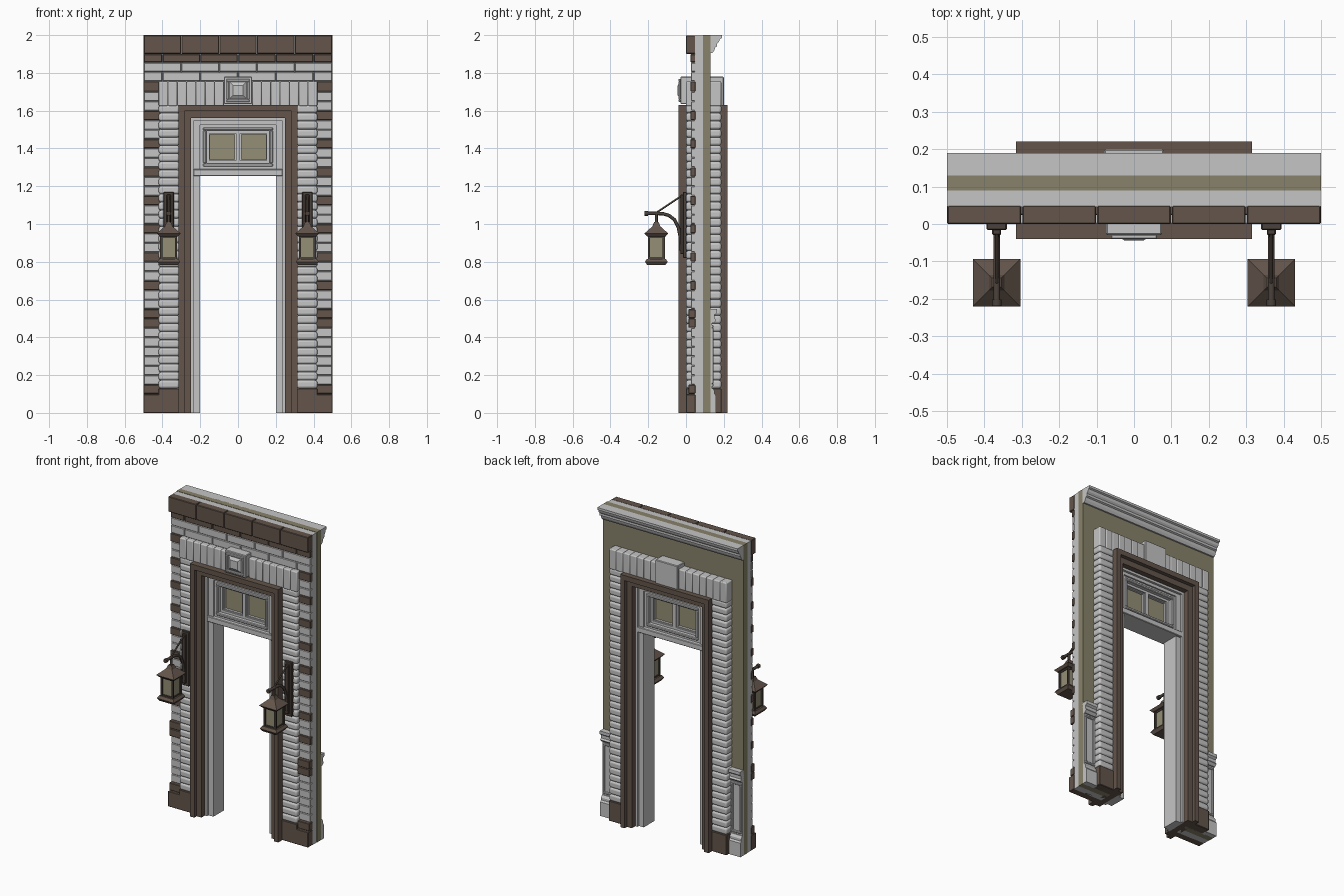
import bpy, bmesh, math
from mathutils import Matrix, Vector

if "Cube" in bpy.data.objects:
    bpy.data.objects.remove(bpy.data.objects["Cube"], do_unlink=True)


def material(name, rgb):
    m = bpy.data.materials.new(name)
    m.use_nodes = True
    m.diffuse_color = (*rgb, 1)
    m.node_tree.nodes["Principled BSDF"].inputs["Base Color"].default_value = (*rgb, 1)
    return m


LIGHT = material("pale stone", (0.56, 0.56, 0.56))
BROWN = material("brown stone", (0.125, 0.09, 0.07))
OLIVE = material("olive plaster", (0.25, 0.225, 0.145))
IRON = material("dark iron", (0.07, 0.053, 0.043))
GLASS = material("lamp glass", (0.3, 0.275, 0.18))


def finish(name, bm, mat, bevel=0, segments=1):
    bmesh.ops.recalc_face_normals(bm, faces=bm.faces)
    me = bpy.data.meshes.new(name)
    bm.to_mesh(me)
    bm.free()
    me.materials.append(mat)
    ob = bpy.data.objects.new(name, me)
    bpy.context.collection.objects.link(ob)
    if bevel:
        mod = ob.modifiers.new("edges", "BEVEL")
        mod.width, mod.segments = bevel, segments
        if segments > 1:
            bpy.ops.object.select_all(action="DESELECT")
            ob.select_set(True)
            bpy.context.view_layer.objects.active = ob
            bpy.ops.object.shade_smooth_by_angle(angle=math.radians(40))
    return ob


def boxes(name, mat, items, bevel=0, segments=1):
    """Each item is x0, x1, y0, y1, z0, z1."""
    bm = bmesh.new()
    for x0, x1, y0, y1, z0, z1 in items:
        size = Vector((x1 - x0, y1 - y0, z1 - z0))
        mid = Vector((x0 + x1, y0 + y1, z0 + z1)) / 2
        bmesh.ops.create_cube(bm, size=1, matrix=Matrix.Translation(mid) @ Matrix.Diagonal((*size, 1)))
    return finish(name, bm, mat, bevel, segments)


def both(items):
    """Items plus their mirror images in x."""
    return items + [(-b, -a, *rest) for a, b, *rest in items]


def prism(name, mat, pts, place, a, b):
    """Extrude a flat outline; place(u, v, w) gives the point at depth w."""
    bm = bmesh.new()
    face = bm.faces.new([bm.verts.new(place(u, v, a)) for u, v in pts])
    new = bmesh.ops.extrude_face_region(bm, geom=[face])["geom"]
    shift = Vector(place(0, 0, b)) - Vector(place(0, 0, a))
    bmesh.ops.translate(bm, vec=shift, verts=[g for g in new if isinstance(g, bmesh.types.BMVert)])
    return finish(name, bm, mat)


def along_y(u, v, w):
    return (u, w, v)


def along_x(u, v, w):
    return (w, u, v)


def portal(name, mat, w, top, iw, itop, y0, y1):
    """Upside-down U standing on the ground."""
    pts = [(-w, 0), (-w, top), (w, top), (w, 0), (iw, 0), (iw, itop), (-iw, itop), (-iw, 0)]
    prism(name, mat, pts, along_y, y0, y1)


def ring(name, mat, x0, x1, z0, z1, t, y0, y1, bevel=0):
    boxes(name, mat, [(x0, x1, y0, y1, z0, z0 + t), (x0, x1, y0, y1, z1 - t, z1),
                      (x0, x0 + t, y0, y1, z0 + t, z1 - t), (x1 - t, x1, y0, y1, z0 + t, z1 - t)], bevel)


def frustum(name, mat, x, y, z0, r0, z1, r1):
    """Square tapered block with half widths r0 and r1."""
    bm = bmesh.new()
    k = math.sqrt(2)
    bmesh.ops.create_cone(bm, cap_ends=True, segments=4, radius1=r0 * k, radius2=r1 * k, depth=z1 - z0,
                          matrix=Matrix.Translation((x, y, (z0 + z1) / 2)) @ Matrix.Rotation(math.pi / 4, 4, "Z"))
    return finish(name, bm, mat)


def rod(name, mat, pts, r):
    cu = bpy.data.curves.new(name, "CURVE")
    cu.dimensions, cu.bevel_depth, cu.bevel_resolution, cu.use_fill_caps = "3D", r, 2, True
    sp = cu.splines.new("POLY")
    sp.points.add(len(pts) - 1)
    for p, q in zip(sp.points, pts):
        p.co = (*q, 1)
    cu.materials.append(mat)
    bpy.context.collection.objects.link(bpy.data.objects.new(name, cu))


# Wall core: pale outer layer, olive inner layer
portal("outer_wall", LIGHT, 0.498, 1.998, 0.29, 1.6, 0.045, 0.09)
portal("inner_wall", OLIVE, 0.5, 2, 0.29, 1.6, 0.09, 0.13)

# Corner quoins: every third course brown, the lower courses pale
pale, dark = [], []
for i in range(3, 35):
    z = i * 0.05
    is_dark = (i in (9, 10)) or (i > 10 and i % 3 == 1)
    if is_dark:
        dark.append((0.41, 0.5, 0.012 if i < 11 else 0.024, 0.05, z + 0.001, z + 0.049))
    else:
        pale.append((0.41, 0.497, 0.027, 0.05, z + 0.001, z + 0.049))
dark.append((0.41, 0.5, 0.024, 0.05, 1.702, 1.754))
dark += [(0.41, 0.5, 0.012, 0.05, 0.101, 0.149), (0.41, 0.5, 0, 0.05, 0, 0.099)]
boxes("pale_quoins", LIGHT, both(pale), 0.003)
boxes("brown_quoins", BROWN, both(dark), 0.003)


# Brick courses across the top
def course(name, mat, y, z0, z1, cuts):
    xs = [-0.5] + cuts + [0.5]
    boxes(name, mat, [(a + 0.0015, b - 0.0015, y, 0.05, z0 + 0.001, z1 - 0.001)
                      for a, b in zip(xs, xs[1:])], 0.003)


odd = [-0.3, -0.1, 0.1, 0.3]
even = [-0.4, -0.2, 0, 0.2, 0.4]
course("lower_pale_course", LIGHT, 0.027, 1.755, 1.805, even)
course("upper_pale_course", LIGHT, 0.027, 1.805, 1.855, odd)
course("brown_course", BROWN, 0.024, 1.855, 1.9, even)
course("brown_coping", BROWN, 0, 1.9, 2, odd)

# Rounded pilaster courses and lintel blocks on both faces
rows, step = 35, 1.5 / 35
n, span = 7, 0.345 / 7
for side, y0, y1 in (("front", 0, 0.06), ("back", 0.12, 0.187)):
    boxes(side + "_pilasters", LIGHT, both([(0.31, 0.42, y0, y1, 0.13 + i * step, 0.13 + (i + 1) * step)
                                            for i in range(rows)]), 0.012, 3)
    boxes(side + "_pilaster_bases", BROWN, both([(0.31, 0.42, y0, y1, 0, 0.13)]), 0.003)
    boxes(side + "_lintel", LIGHT, both([(0.075 + i * span, 0.075 + (i + 1) * span, y0, y1, 1.625, 1.755)
                                         for i in range(n)]), 0.006, 3)

# Keystone with a raised pyramid panel in front
boxes("keystone", LIGHT, [(-0.075, 0.075, -0.03, 0.05, 1.635, 1.78), (-0.08, 0.08, 0.12, 0.2, 1.62, 1.78)], 0.004)
ring("keystone_rim", LIGHT, -0.062, 0.062, 1.646, 1.768, 0.014, -0.04, -0.028, 0.003)
jewel = frustum("keystone_panel", LIGHT, 0, 0, 0, 0.046, 0.014, 0.026)
jewel.data.transform(Matrix.Translation((0, -0.03, 1.707)) @ Matrix.Rotation(math.pi / 2, 4, "X")
                     @ Matrix.Translation((0, 0, 0)))

# Stepped brown door casing and pale jambs
portal("outer_casing", BROWN, 0.315, 1.63, 0.284, 1.597, -0.04, 0.22)
portal("inner_casing", BROWN, 0.286, 1.6, 0.25, 1.56, -0.015, 0.195)
portal("outer_jamb", LIGHT, 0.252, 1.562, 0.235, 1.545, 0.02, 0.16)
portal("inner_jamb", LIGHT, 0.237, 1.547, 0.2, 1.525, 0.035, 0.145)

# Transom light over the door
boxes("transom_bar", LIGHT, [(-0.236, 0.236, 0.02, 0.16, 1.255, 1.29)], 0.003)
ring("transom_frame", LIGHT, -0.202, 0.202, 1.288, 1.527, 0.02, 0.045, 0.135)
ring("transom_moulding", LIGHT, -0.184, 0.184, 1.304, 1.512, 0.017, 0.035, 0.145, 0.004)
ring("transom_sash", LIGHT, -0.168, 0.168, 1.32, 1.496, 0.016, 0.06, 0.12)
boxes("transom_mullion", LIGHT, [(-0.011, 0.011, 0.06, 0.12, 1.33, 1.49)])
for side, x0, x1 in (("left", 0.01, 0.156), ("right", -0.156, -0.01)):
    ring(side + "_pane_bead", LIGHT, x0, x1, 1.332, 1.484, 0.009, 0.07, 0.11)
    boxes(side + "_pane", GLASS, [(x0, x1, 0.086, 0.094, 1.333, 1.483)])

# Cornice along the top of the back
prism("cornice", LIGHT, [(0.125, 2), (0.19, 2), (0.19, 1.985), (0.18, 1.98), (0.175, 1.965), (0.165, 1.955),
                         (0.165, 1.94), (0.155, 1.935), (0.15, 1.92), (0.14, 1.905), (0.125, 1.905)],
      along_x, -0.5, 0.5)

# Wainscot beside the back pilasters
rail = [(0.125, 0.55), (0.165, 0.55), (0.165, 0.53), (0.152, 0.52), (0.152, 0.5), (0.16, 0.49), (0.145, 0.475), (0.125, 0.475)]
base = [(0.125, 0), (0.16, 0), (0.16, 0.09), (0.152, 0.1), (0.152, 0.115), (0.142, 0.13), (0.125, 0.13)]
for side, x0, x1 in (("left", 0.415, 0.5), ("right", -0.5, -0.415)):
    prism(side + "_chair_rail", LIGHT, rail, along_x, x0, x1)
    prism(side + "_baseboard", LIGHT, base, along_x, x0, x1)
    boxes(side + "_wainscot", LIGHT, [(x0, x1, 0.125, 0.138, 0.12, 0.48)])
    ring(side + "_wainscot_frame", LIGHT, x0 + 0.005, x1 - 0.005, 0.14, 0.465, 0.014, 0.135, 0.145, 0.003)

# Wall lanterns
arc = [(-0.028, 0.86), (-0.03, 0.93), (-0.04, 0.98), (-0.06, 1.022), (-0.09, 1.045),
       (-0.12, 1.054), (-0.16, 1.056), (-0.21, 1.056)]
cy, r = -0.157, 0.04
for side, x in (("left", 0.367), ("right", -0.367)):
    boxes(side + "_lantern_plate", IRON, [(x - 0.027, x + 0.027, -0.016, 0.006, 0.82, 1.17)], 0.003)
    boxes(side + "_lantern_spine", IRON, [(x - 0.012, x + 0.012, -0.03, -0.01, 0.84, 1.155)], 0.003)
    rod(side + "_lantern_arm", IRON, [(x, y, z) for y, z in arc], 0.009)
    rod(side + "_lantern_arm_tip", IRON, [(x, -0.202, 1.056), (x, -0.219, 1.056)], 0.013)
    rod(side + "_lantern_strut", IRON, [(x, -0.022, 1.15), (x, -0.157, 1.06)], 0.005)
    rod(side + "_lantern_hanger", IRON, [(x, cy, 1.056), (x, cy, 0.98)], 0.008)
    frustum(side + "_lantern_cap", BROWN, x, cy, 0.985, 0.022, 1.01, 0.012)
    frustum(side + "_lantern_roof", BROWN, x, cy, 0.95, 0.063, 0.99, 0.018)
    frustum(side + "_lantern_eaves", BROWN, x, cy, 0.935, 0.05, 0.95, 0.063)
    frustum(side + "_lantern_glass", GLASS, x, cy, 0.815, r - 0.004, 0.937, r - 0.004)
    posts = [(x + a * 0.039 - 0.006, x + a * 0.039 + 0.006, cy + b * 0.039 - 0.006, cy + b * 0.039 + 0.006, 0.81, 0.94)
             for a in (-1, 1) for b in (-1, 1)]
    bands = [(x - r, x + r, cy - r, cy + r, z, z + 0.012) for z in (0.812, 0.926)]
    boxes(side + "_lantern_posts", IRON, posts + bands)
    frustum(side + "_lantern_tray", BROWN, x, cy, 0.8, 0.06, 0.816, 0.05)
    frustum(side + "_lantern_foot", BROWN, x, cy, 0.782, 0.048, 0.8, 0.06)
